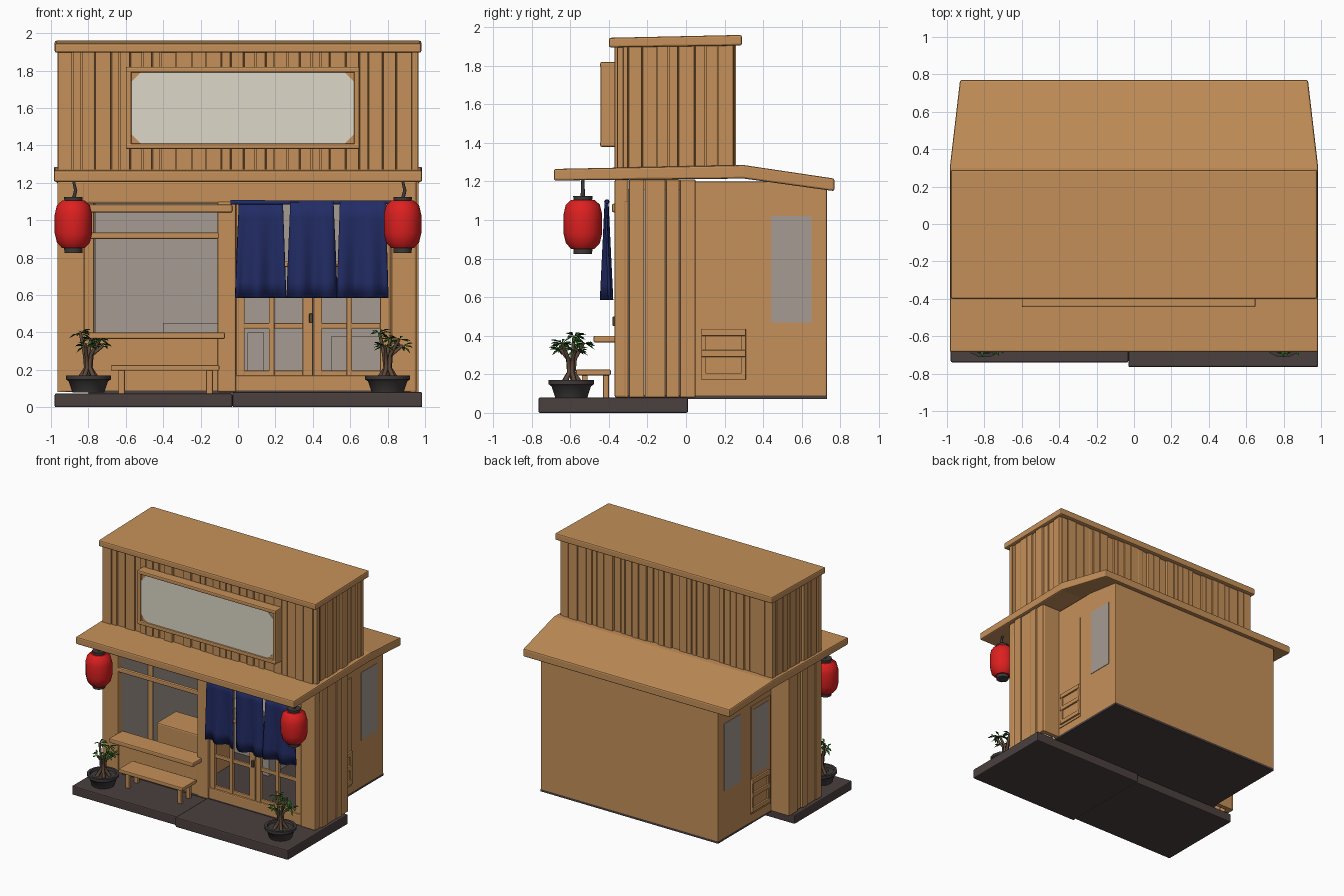
import bpy, bmesh, math, random
from mathutils import Vector, Matrix

random.seed(4)
cube = bpy.data.objects.get("Cube")
if cube:
    bpy.data.objects.remove(cube)


def material(name, r, g, b):
    mat = bpy.data.materials.new(name)
    mat.use_nodes = True
    mat.diffuse_color = (r, g, b, 1)
    bsdf = next(n for n in mat.node_tree.nodes if n.type == "BSDF_PRINCIPLED")
    bsdf.inputs["Base Color"].default_value = (r, g, b, 1)
    bsdf.inputs["Roughness"].default_value = 0.8
    return mat


WOOD = material("warm wood", .56, .28, .1)
STONE = material("dark stone", .07, .052, .05)
PLASTER = material("grey plaster", .38, .33, .29)
CREAM = material("cream sign", .72, .69, .58)
RED = material("lantern red", .72, .014, .014)
NAVY = material("navy cloth", .016, .025, .13)
CLAY = material("dark clay", .05, .042, .042)
LEAF = material("leaf green", .02, .13, .012)
BARK = material("bark brown", .11, .065, .04)


def finish(name, bm, mat, bevel=0, smooth=False):
    """Turn a bmesh into a named object."""
    bmesh.ops.recalc_face_normals(bm, faces=bm.faces)
    mesh = bpy.data.meshes.new(name)
    bm.to_mesh(mesh)
    bm.free()
    mesh.materials.append(mat)
    obj = bpy.data.objects.new(name, mesh)
    bpy.context.collection.objects.link(obj)
    if bevel:
        mod = obj.modifiers.new("soft edges", "BEVEL")
        mod.width = bevel
        mod.segments = 2
    if smooth:
        bpy.ops.object.select_all(action="DESELECT")
        obj.select_set(True)
        bpy.context.view_layer.objects.active = obj
        bpy.ops.object.shade_smooth_by_angle(angle=math.radians(40))
    return obj


def add_box(bm, x, y, z):
    """Add a box from three (low, high) ranges."""
    size = [hi - lo for lo, hi in (x, y, z)]
    mid = [(hi + lo) / 2 for lo, hi in (x, y, z)]
    mtx = Matrix.Translation(mid) @ Matrix.Diagonal((*size, 1))
    bmesh.ops.create_cube(bm, size=1, matrix=mtx)


def boxes(name, mat, *ranges, bevel=0):
    bm = bmesh.new()
    for x, y, z in ranges:
        add_box(bm, x, y, z)
    return finish(name, bm, mat, bevel)


def loft(name, mat, stations, bevel):
    """Roof slab through (y, half width, underside, top) stations."""
    bm = bmesh.new()
    rings = [[bm.verts.new(p) for p in ((-w, y, lo), (w, y, lo), (w, y, hi), (-w, y, hi))]
             for y, w, lo, hi in stations]
    for a, b in zip(rings, rings[1:]):
        for i in range(4):
            j = (i + 1) % 4
            bm.faces.new((a[i], a[j], b[j], b[i]))
    bm.faces.new(rings[0])
    bm.faces.new(rings[-1])
    return finish(name, bm, mat, bevel)


def planks(name, along, span, face, outward, z, widths):
    """Row of uneven upright boards on the wall plane at `face`."""
    bm = bmesh.new()
    pos, end = span
    while pos < end - .001:
        stop = pos + random.uniform(*widths)
        if end - stop < widths[0] * .6:
            stop = end
        depth = random.choice((0, .006, .014))
        edge = sorted((face - outward * depth, face - outward * .045))
        board = (pos + .002, stop - .002)
        add_box(bm, *((board, edge, z) if along == "x" else (edge, board, z)))
        pos = stop
    return finish(name, bm, WOOD, .004)


def lathe(name, mat, profile, sides, loc):
    """Closed solid of revolution from (radius, height) points."""
    bm = bmesh.new()
    rings = []
    for r, h in profile:
        rings.append([bm.verts.new((loc[0] + r * math.cos(a), loc[1] + r * math.sin(a), loc[2] + h))
                      for a in (math.tau * i / sides for i in range(sides))])
    for a, b in zip(rings, rings[1:]):
        for i in range(sides):
            j = (i + 1) % sides
            bm.faces.new((a[i], a[j], b[j], b[i]))
    bm.faces.new(rings[0])
    bm.faces.new(rings[-1])
    return finish(name, bm, mat, smooth=True)


def tube(name, mat, paths, radius):
    curve = bpy.data.curves.new(name, "CURVE")
    curve.dimensions = "3D"
    curve.bevel_depth = radius
    curve.bevel_resolution = 1
    curve.use_fill_caps = True
    for path in paths:
        spline = curve.splines.new("POLY")
        spline.points.add(len(path) - 1)
        for i, p in enumerate(path):
            spline.points[i].co = (*p, 1)
            spline.points[i].radius = 1 - .5 * i / len(path)
    curve.materials.append(mat)
    obj = bpy.data.objects.new(name, curve)
    bpy.context.collection.objects.link(obj)


# Ground slabs and floor
boxes("left_slab", STONE, ((-.98, -.03), (-.74, 0), (0, .073)), bevel=.008)
boxes("right_slab", STONE, ((-.03, .985), (-.765, .01), (0, .08)), bevel=.008)
boxes("floor", STONE, ((-.8, .8), (-.36, .73), (.072, .09)))

# Rear room shell with plaster lining
room = [((-.8, .8), (.7, .73), (.08, 1.17))]
lining = [((-.77, .77), (.69, .7), (.09, 1.16)), ((-.77, .77), (-.3, .69), (1.15, 1.16))]
for s in (-1, 1):
    side = lambda a, b: tuple(sorted((s * a, s * b)))
    room += [(side(.77, .8), (.04, .72), (.08, 1.2)),
             (side(.77, .95), (.01, .05), (.08, 1.21))]
    lining += [(side(.76, .77), (.0, .7), (.09, 1.16)), (side(.82, .83), (-.33, .02), (.09, 1.16))]
boxes("rear_room_walls", WOOD, *room, bevel=.006)
boxes("plaster_lining", PLASTER, *lining)

# Board-clad front wings
for s, label in ((-1, "right"), (1, "left")):
    planks(label + "_wing_boards", "y", (-.37, .05), s * .965, s, (.08, 1.21), (.06, .12))
    post = tuple(sorted((s * .82, s * .955)))
    boxes(label + "_corner_post", WOOD, (post, (-.37, -.31), (.08, 1.21)), bevel=.01)

    # Side window, side door and door panels
    out = lambda d: tuple(sorted((s * .79, s * (.8 + d))))
    boxes(label + "_side_window", PLASTER, (out(.004), (.44, .65), (.47, 1.02)))
    boxes(label + "_side_door", WOOD, (out(.006), (.06, .31), (.15, 1.03)))
    boxes(label + "_door_rails", WOOD,
          *[(out(.02), (.08, .31), (h, h + .035)) for h in (.17, .29, .4)],
          *[(out(.016), (d, d + .025), (.17, .43)) for d in (.08, .285)], bevel=.004)
    if s < 0:
        boxes("side_door_pane", PLASTER, (out(.009), (.09, .29), (.47, 1.0)))

# Shop front: header, centre post, lower wall and threshold
boxes("front_header", WOOD, ((-.95, .955), (-.365, -.3), (1.09, 1.21)),
      ((-.83, -.03), (-.385, -.32), (1.04, 1.085)), bevel=.01)
boxes("centre_post", WOOD, ((-.11, -.01), (-.37, -.31), (.08, 1.1)), bevel=.01)
boxes("lower_wall", WOOD, ((-.83, -.1), (-.36, -.31), (.08, .4)), bevel=.006)
boxes("window_rail", WOOD, ((-.83, -.1), (-.37, -.34), (.9, .935)), bevel=.008)
boxes("window_sill", WOOD, ((-.83, -.07), (-.48, -.32), (.365, .4)), bevel=.008)
boxes("threshold", WOOD, ((-.02, .82), (-.36, -.31), (.08, .17)), bevel=.008)

# Pair of lattice doors
for x, label in ((-.01, "right"), (.405, "left")):
    stiles = [((x + d, x + d + w), (-.35, -.32), (.16, 1.1))
              for d, w in ((0, .045), (.175, .03), (.355, .055))]
    rails = [((x, x + .41), (-.345, -.325), (h, h + .03)) for h in (.165, .42, .75)]
    boxes(label + "_lattice_door", WOOD, *stiles, *rails, bevel=.005)
boxes("door_handle", BARK, ((.38, .4), (-.38, -.35), (.45, .5)), bevel=.004)

# Counter and shelves inside
boxes("counter", WOOD, ((-.7, -.2), (-.05, .2), (.09, .4)), bevel=.01)
boxes("inner_shelves", PLASTER, ((-.4, -.05), (.4, .68), (.09, .45)),
      ((.05, .14), (.2, .6), (.09, .4)), ((.5, .76), (.45, .68), (.09, .38)))

# Bench
boxes("bench", WOOD, ((-.68, -.1), (-.57, -.39), (.195, .225)),
      *[((x, x + .035), (y, y + .03), (.07, .2)) for x in (-.64, -.17) for y in (-.54, -.43)],
      bevel=.006)

# Awning roof, upper storey and cap
loft("awning_roof", WOOD, ((-.685, .985, 1.205, 1.265), (.3, .985, 1.215, 1.285),
                           (.77, .93, 1.15, 1.215)), .01)
boxes("upper_core", WOOD, ((-.93, .93), (-.34, .23), (1.25, 1.92)))
for s, label in ((-1, "front"), (1, "back")):
    planks("upper_boards_" + label, "x", (-.965, .965), -.055 + s * .315, s, (1.26, 1.91), (.04, .09))
    planks("upper_boards_side_" + label, "y", (-.36, .25), s * .965, s, (1.26, 1.91), (.04, .09))
loft("roof_cap", WOOD, ((-.4, .98, 1.895, 1.945), (.29, .98, 1.905, 1.96)), .01)

# Sign board with a clipped-corner panel
boxes("sign_backing", WOOD, ((-.58, .63), (-.425, -.36), (1.4, 1.8)))
boxes("sign_frame", WOOD,
      *[((-.6, .65), (-.445, -.36), (h, h + .03)) for h in (1.38, 1.79)],
      *[((x, x + .03), (-.443, -.36), (1.38, 1.82)) for x in (-.6, .62)], bevel=.008)
bm = bmesh.new()
outline = []
for sx, sz, flip in ((1, 1, 0), (-1, 1, 1), (-1, -1, 0), (1, -1, 1)):
    corner = [(.595, .14), (.545, .19)]
    for dx, dz in (corner[::-1] if flip else corner):
        outline.append(bm.verts.new((.025 + sx * dx, -.432, 1.6 + sz * dz)))
face = bm.faces.new(outline)
ext = bmesh.ops.extrude_face_region(bm, geom=[face])
for v in (g for g in ext["geom"] if isinstance(g, bmesh.types.BMVert)):
    v.co.y += .009
finish("sign_panel", bm, CREAM)

# Door curtain on a rod
tube("curtain_rod", NAVY, [[(-.04, -.41, 1.095), (.83, -.41, 1.095)]], .014)
for k, (x0, x1) in enumerate(((-.01, .255), (.265, .525), (.53, .805))):
    bm = bmesh.new()
    bmesh.ops.create_grid(bm, x_segments=14, y_segments=6, size=.5)
    for v in bm.verts:
        u, t = v.co.x + .5, v.co.y + .5
        fold = .025 * math.sin(u * 11 + k * 2) * (1 - t)
        pinch = .03 * t * (u - .5)
        v.co = (x0 + (x1 - x0) * u - pinch, -.412 + fold, .585 + .515 * t)
    cloth = finish("curtain_panel_%d" % (k + 1), bm, NAVY, smooth=True)
    cloth.modifiers.new("thickness", "SOLIDIFY").thickness = .01

# Lanterns and potted trees, one pair
for s, label in ((-1, "right"), (1, "left")):
    lx, ly = s * .88, -.535
    lathe(label + "_lantern", RED, ((.06, .85), (.088, .88), (.1, .93), (.1, 1.03), (.088, 1.08),
                                    (.06, 1.105)), 12, (lx, ly, 0))
    for h in (.825, 1.095):
        lathe(label + "_lantern_cap", CLAY, ((.048, 0), (.05, .03)), 12, (lx, ly, h))
    tube(label + "_lantern_hook", CLAY, [[(lx, ly, 1.11), (lx + .012, ly, 1.16), (lx, ly, 1.21)]], .012)

    px, py = s * .8, -.595
    lathe(label + "_pot", CLAY, ((.085, .0), (.105, .06), (.12, .07), (.12, .092), (.1, .092),
                                 (.095, .075)), 14, (px, py, .078))
    stems, crowns = [], []
    for i in range(5):
        a = math.tau * i / 5 + .4
        dx, dy = math.cos(a), math.sin(a)
        top = Vector((px + .065 * dx + .02, py + .065 * dy, .33 + .035 * (i % 3)))
        stems.append([(px + .05 * dx, py + .05 * dy, .15), (px + .012 * dx, py + .012 * dy, .21),
                      (px + .02 * dx, py + .02 * dy, .28), top])
        crowns.append(top)
    tube(label + "_trunk", BARK, stems, .014)
    bm = bmesh.new()
    for top in crowns:
        for i in range(9):
            a = random.uniform(0, math.tau)
            d = Vector((math.cos(a), math.sin(a), random.uniform(-.7, .3)))
            w = d.cross(Vector((0, 0, 1))) * .3
            root = top + d * .008
            lift = Vector((0, 0, .008))
            bm.faces.new([bm.verts.new(p) for p in (
                root, root + (d + w) * .03 + lift, root + d * .055, root + (d - w) * .03 + lift)])
    finish(label + "_leaves", bm, LEAF)
